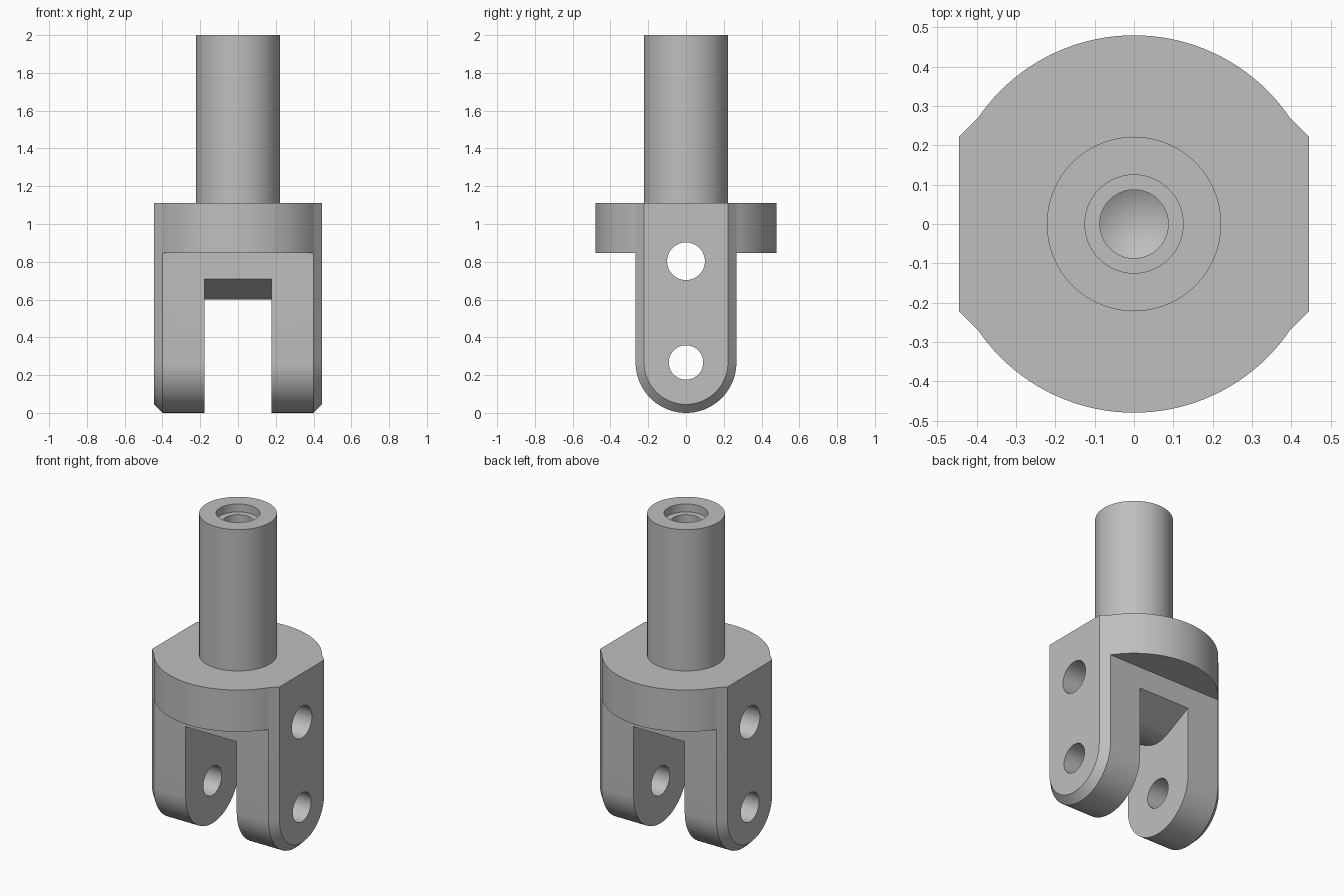
import bpy
import bmesh
from math import sin, cos, pi, radians, acos, atan2, hypot

default = bpy.data.objects.get("Cube")
if default:
    bpy.data.objects.remove(default, do_unlink=True)

steel = bpy.data.materials.new("grey steel")
steel.use_nodes = True
colour = (0.52, 0.52, 0.52, 1)
steel.diffuse_color = colour
steel.node_tree.nodes["Principled BSDF"].inputs["Base Color"].default_value = colour

HALF_X, CHAMFER = 0.445, 0.045
HALF_Y = 0.267
SHOULDER, TOP = 0.847, 1.11
UPPER_HOLE, LOWER_HOLE = 0.803, HALF_Y


def arc(cx, cy, r, start, end, steps):
    return [(cx + r * cos(start + (end - start) * i / steps),
             cy + r * sin(start + (end - start) * i / steps)) for i in range(steps + 1)]


def loft(name, rings):
    """Solid through matching closed rings of 3D points."""
    bm = bmesh.new()
    loops = [[bm.verts.new(p) for p in ring] for ring in rings]
    for a, b in zip(loops, loops[1:]):
        for i in range(len(a)):
            j = (i + 1) % len(a)
            bm.faces.new((a[i], a[j], b[j], b[i]))
    bm.faces.new(loops[0][::-1])
    bm.faces.new(loops[-1])
    return finish(name, bm)


def lathe(name, profile, steps=64):
    """Turn an (r, z) profile, starting and ending on the axis, about z."""
    bm = bmesh.new()
    verts = [bm.verts.new((r, 0, z)) for r, z in profile]
    edges = [bm.edges.new(pair) for pair in zip(verts, verts[1:])]
    bmesh.ops.spin(bm, geom=verts + edges, cent=(0, 0, 0), axis=(0, 0, 1),
                   angle=2 * pi, steps=steps)
    bmesh.ops.remove_doubles(bm, verts=bm.verts, dist=1e-5)
    return finish(name, bm)


def finish(name, bm):
    bmesh.ops.recalc_face_normals(bm, faces=bm.faces)
    mesh = bpy.data.meshes.new(name)
    bm.to_mesh(mesh)
    bm.free()
    mesh.materials.append(steel)
    obj = bpy.data.objects.new(name, mesh)
    bpy.context.collection.objects.link(obj)
    return obj


def along_x(profile, x):
    return [(x, y, z) for y, z in profile]


def combine(target, tool, operation):
    mod = target.modifiers.new(tool.name, 'BOOLEAN')
    mod.operation = operation
    mod.solver = 'EXACT'
    mod.object = tool
    bpy.context.view_layer.objects.active = target
    bpy.ops.object.modifier_apply(modifier=mod.name)
    bpy.data.objects.remove(tool, do_unlink=True)


# Fork block: round-ended outline with chamfered outer edges
def outline(r):
    return [(r, TOP), (-r, TOP)] + arc(0, HALF_Y, r, pi, 2 * pi, 40)


outer, inner = outline(HALF_Y), outline(HALF_Y - CHAMFER)
step = HALF_X - CHAMFER
fork = loft("fork_yoke", [along_x(inner, -HALF_X), along_x(outer, -step),
                          along_x(outer, step), along_x(inner, HALF_X)])

# Round flange, its sides ending inside the fork block
R = 0.48
a = acos(step / R)
rim = arc(0, 0, R, a, pi - a, 40) + arc(0, 0, R, pi + a, 2 * pi - a, 40)
flange = loft("flange", [[(x, y, z) for x, y in rim] for z in (SHOULDER, TOP)])
combine(fork, flange, 'UNION')

# Stem with a counterbored blind hole
stem = lathe("stem", [(0, 0.98), (0.222, 0.98), (0.222, 2), (0.125, 2), (0.125, 1.95),
                      (0.087, 1.95), (0.087, 1.5), (0, 1.45)])
combine(fork, stem, 'UNION')

# Slot between the legs, its roof a rounded ridge around the upper hole
RIDGE, EDGE_Z = 0.203, 0.71
drop = UPPER_HOLE - EDGE_Z
tangent = atan2(drop, HALF_Y) + acos(RIDGE / hypot(HALF_Y, drop))
roof = arc(0, UPPER_HOLE, RIDGE, pi + tangent, 2 * pi - tangent, 16)
ty, tz = roof[-1]
far = 0.4
far_z = tz + (far - ty) * (EDGE_Z - tz) / (HALF_Y - ty)
slot_outline = [(far, -0.1), (-far, -0.1), (-far, far_z)] + roof + [(far, far_z)]
slot = loft("slot_cutter", [along_x(slot_outline, x) for x in (-0.178, 0.178)])
slot.hide_render = True
combine(fork, slot, 'DIFFERENCE')

# Cross holes
for z, r in ((UPPER_HOLE, 0.1), (LOWER_HOLE, 0.091)):
    circle = arc(0, z, r, 0, 2 * pi, 48)[:-1]
    drill = loft("hole_cutter", [along_x(circle, x) for x in (-0.6, 0.6)])
    drill.hide_render = True
    combine(fork, drill, 'DIFFERENCE')

bpy.ops.object.select_all(action='DESELECT')
fork.select_set(True)
bpy.context.view_layer.objects.active = fork
bpy.ops.object.shade_smooth_by_angle(angle=radians(25))
